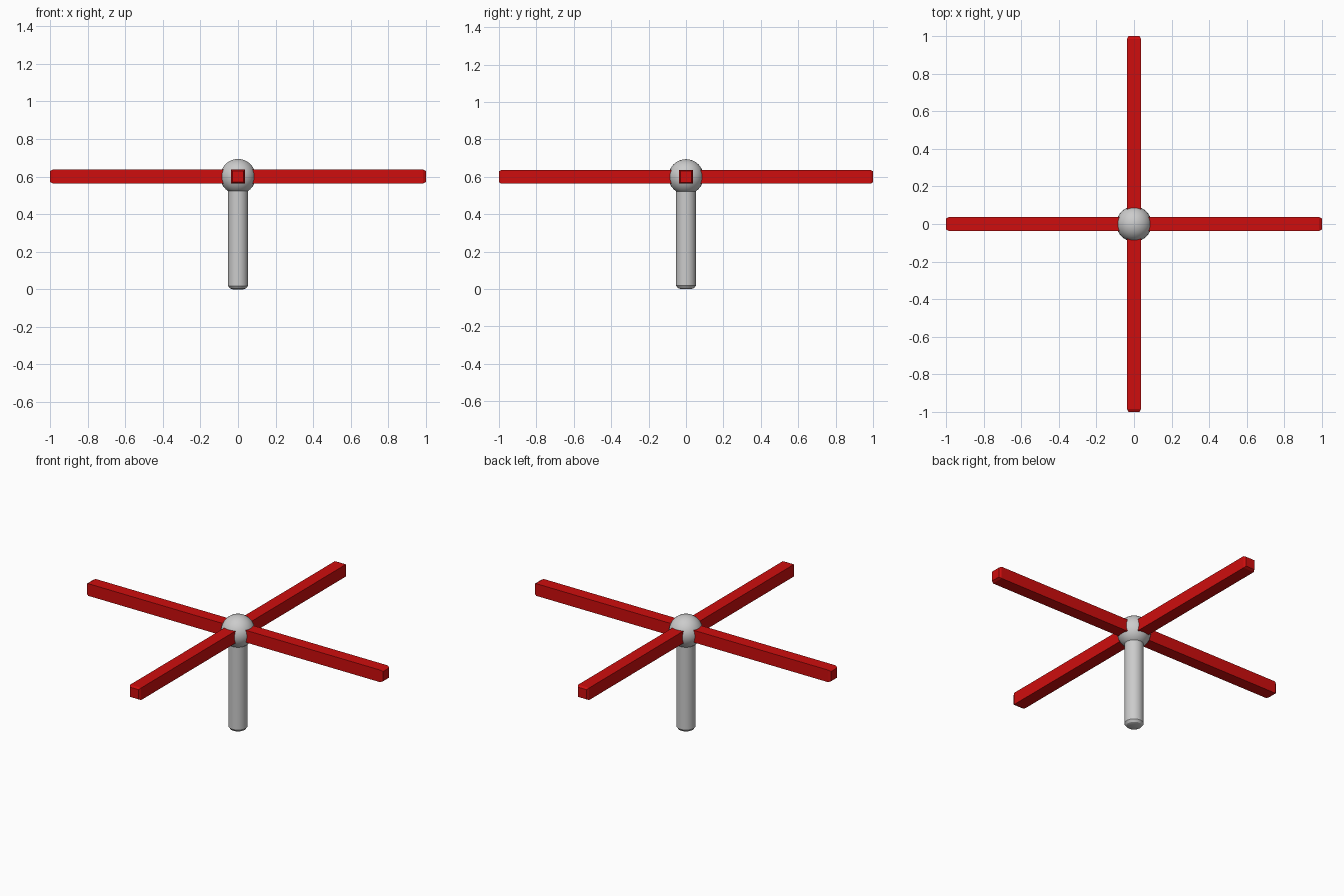
import bpy
import math
import bmesh
from mathutils import Matrix

cube = bpy.data.objects.get("Cube")
if cube:
    bpy.data.objects.remove(cube, do_unlink=True)


def make_material(name, rgb):
    mat = bpy.data.materials.new(name)
    mat.use_nodes = True
    color = (*rgb, 1.0)
    mat.diffuse_color = color
    mat.node_tree.nodes["Principled BSDF"].inputs["Base Color"].default_value = color
    return mat


red = make_material("red paint", (0.62, 0.004, 0.004))
grey = make_material("light grey metal", (0.6, 0.6, 0.6))

HUB_Z = 0.6


def lofted(name, sides, rings, mat, matrix=Matrix(), turn=0.0):
    """Straight bar along z through (height, radius) rings, capped at both ends."""
    bm = bmesh.new()
    loops = []
    for z, r in rings:
        angles = [turn + math.tau * i / sides for i in range(sides)]
        loops.append([bm.verts.new((r * math.cos(a), r * math.sin(a), z)) for a in angles])
    for low, high in zip(loops, loops[1:]):
        for i in range(sides):
            j = (i + 1) % sides
            bm.faces.new((low[i], low[j], high[j], high[i]))
    bm.faces.new(loops[0][::-1])
    bm.faces.new(loops[-1])
    bm.transform(matrix)
    mesh = bpy.data.meshes.new(name)
    bm.to_mesh(mesh)
    bm.free()
    mesh.materials.append(mat)
    obj = bpy.data.objects.new(name, mesh)
    bpy.context.collection.objects.link(obj)
    return obj


def smooth(obj, degrees):
    bpy.ops.object.select_all(action="DESELECT")
    obj.select_set(True)
    bpy.context.view_layer.objects.active = obj
    bpy.ops.object.shade_smooth_by_angle(angle=math.radians(degrees))


# Round post with a rounded foot
post = lofted("post", 32, [(0, 0.03), (0.005, 0.043), (0.018, 0.053), (HUB_Z, 0.053)], grey)
smooth(post, 25)

# Ball hub on top of the post
bpy.ops.mesh.primitive_uv_sphere_add(segments=32, ring_count=16, radius=0.094, location=(0, 0, HUB_Z))
hub = bpy.context.object
hub.name = "hub_ball"
hub.data.materials.append(grey)
smooth(hub, 30)

# Four square arms with slightly chamfered tips
half = 0.037 * math.sqrt(2)
arm_rings = [(0, half), (0.986, half), (1.0, half * 0.8)]
for i, side in enumerate(("left", "back", "right", "front")):
    place = (Matrix.Translation((0, 0, HUB_Z))
             @ Matrix.Rotation(i * math.pi / 2, 4, "Z")
             @ Matrix.Rotation(math.pi / 2, 4, "Y"))
    lofted(side + "_arm", 4, arm_rings, red, place, math.pi / 4)
